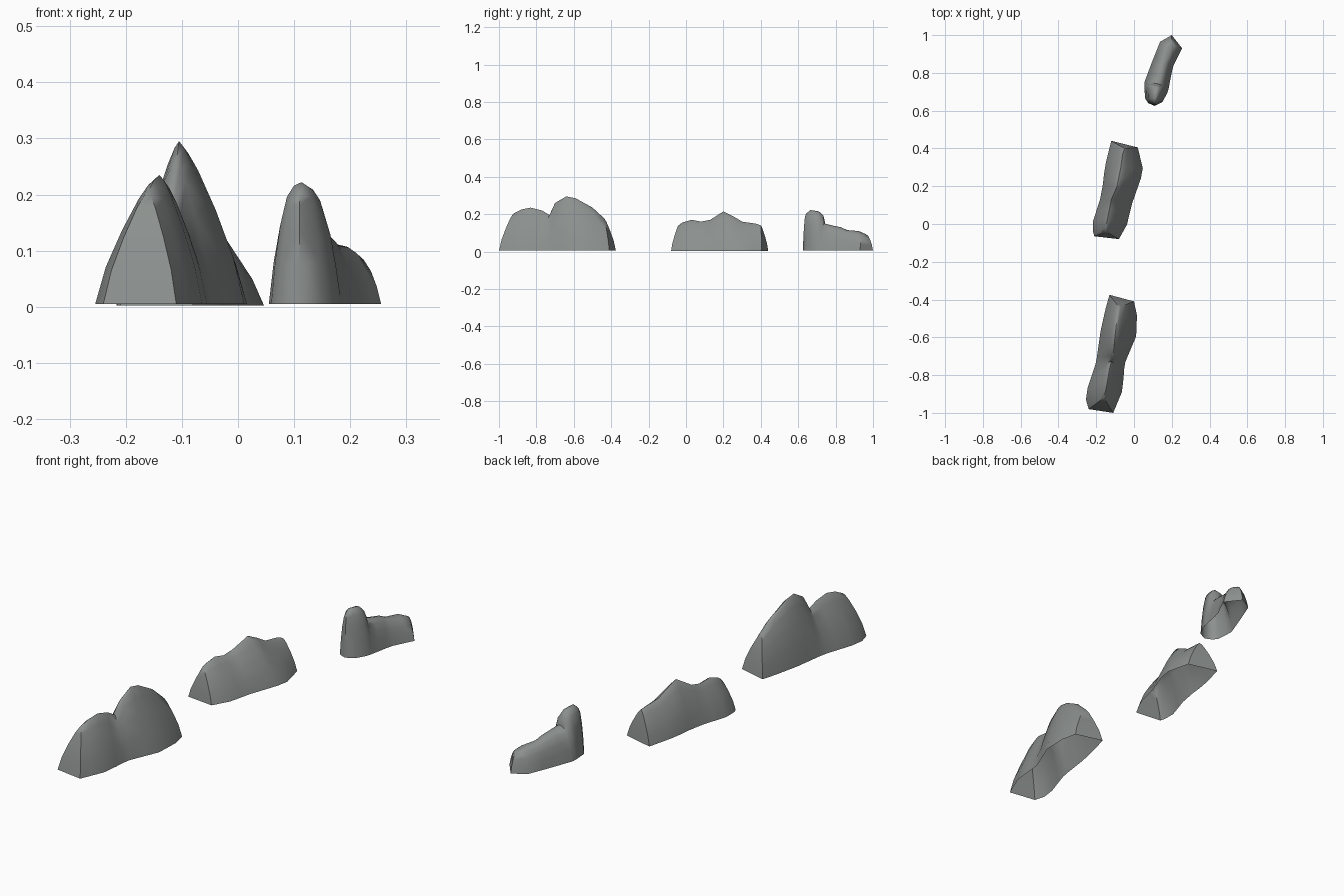
import bpy
import bmesh

cube = bpy.data.objects.get("Cube")
if cube:
    bpy.data.objects.remove(cube, do_unlink=True)

stone = bpy.data.materials.new("grey_stone")
stone.use_nodes = True
GREY = (0.26, 0.28, 0.27, 1)
stone.diffuse_color = GREY
stone.node_tree.nodes["Principled BSDF"].inputs["Base Color"].default_value = GREY


def along(outline, t):
    """Point on an outline at fraction t of its y range."""
    y = outline[0][1] + t * (outline[-1][1] - outline[0][1])
    for (xa, ya), (xb, yb) in zip(outline, outline[1:]):
        if y <= yb + 1e-6:
            return xa + (xb - xa) * (y - ya) / (yb - ya), y
    return outline[-1]


def build_rock(name, left, right, ridge, base, levels):
    """Loft from both ground outlines up to an uneven ridge; open underneath."""
    bm = bmesh.new()
    first, last = ridge[0][1], ridge[-1][1]
    rows = []
    for rx, ry, rz in ridge:
        t = (ry - first) / (last - first)
        sides = []
        for outline in (left, right):
            bx, by = along(outline, t)
            sides.append([bm.verts.new((bx + (rx - bx) * f, by + (ry - by) * f,
                                        base + (rz - base) * h)) for h, f in levels])
        top = bm.verts.new((rx, ry, rz))
        rows.append(sides[0] + [top] + sides[1][::-1])
    # flanks
    for a, b in zip(rows, rows[1:]):
        for i in range(len(a) - 1):
            bm.faces.new((a[i], a[i + 1], b[i + 1], b[i]))
    # end walls
    n = len(levels)
    for row in (rows[0], rows[-1]):
        for i in range(n - 1):
            bm.faces.new((row[i], row[i + 1], row[-2 - i], row[-1 - i]))
        bm.faces.new((row[n - 1], row[n], row[n + 1]))
    bmesh.ops.recalc_face_normals(bm, faces=bm.faces)
    mesh = bpy.data.meshes.new(name)
    bm.to_mesh(mesh)
    bm.free()
    mesh.materials.append(stone)
    rock = bpy.data.objects.new(name, mesh)
    bpy.context.collection.objects.link(rock)
    bpy.ops.object.select_all(action="DESELECT")
    rock.select_set(True)
    bpy.context.view_layer.objects.active = rock
    bpy.ops.object.shade_smooth_by_angle(angle=0.9)


# (height fraction, lean fraction) from the ground up
SLOPED = [(0, 0), (0.3, 0.18), (0.6, 0.46), (0.85, 0.74), (0.96, 0.9)]
STEEP = [(0, 0), (0.35, 0.13), (0.65, 0.3), (0.88, 0.52), (0.97, 0.75)]

build_rock(
    "front_rock",
    [(-.24, -.98), (-.26, -.91), (-.2, -.73), (-.17, -.52), (-.13, -.375)],
    [(-.11, -1), (-.06, -.88), (-.05, -.74), (.03, -.55), (0, -.41)],
    [(-.16, -.92, .205), (-.15, -.88, .225), (-.14, -.83, .235), (-.13, -.77, .22),
     (-.12, -.73, .195), (-.11, -.7, .26), (-.105, -.64, .295), (-.1, -.59, .285),
     (-.09, -.5, .235), (-.08, -.44, .18)],
    .005, SLOPED)

build_rock(
    "middle_rock",
    [(-.21, -.065), (-.225, -.01), (-.17, .16), (-.155, .3), (-.12, .44)],
    [(-.08, -.08), (-.03, .01), (-.02, .08), (.05, .28), (.02, .405)],
    [(-.15, -.04, .14), (-.15, -.02, .155), (-.14, .03, .17), (-.13, .08, .16),
     (-.12, .13, .17), (-.09, .2, .215), (-.08, .25, .19), (-.07, .3, .16),
     (-.06, .37, .15), (-.05, .4, .14)],
    .002, SLOPED)

build_rock(
    "back_rock",
    [(.075, .64), (.055, .67), (.055, .75), (.1, .87), (.14, .97), (.2, 1)],
    [(.11, .625), (.15, .645), (.18, .7), (.205, .83), (.255, .93)],
    [(.11, .645, .205), (.113, .665, .222), (.12, .71, .215), (.123, .733, .195),
     (.127, .742, .15), (.14, .78, .14), (.15, .83, .13), (.16, .86, .115),
     (.18, .92, .11), (.195, .95, .095)],
    .005, STEEP)
